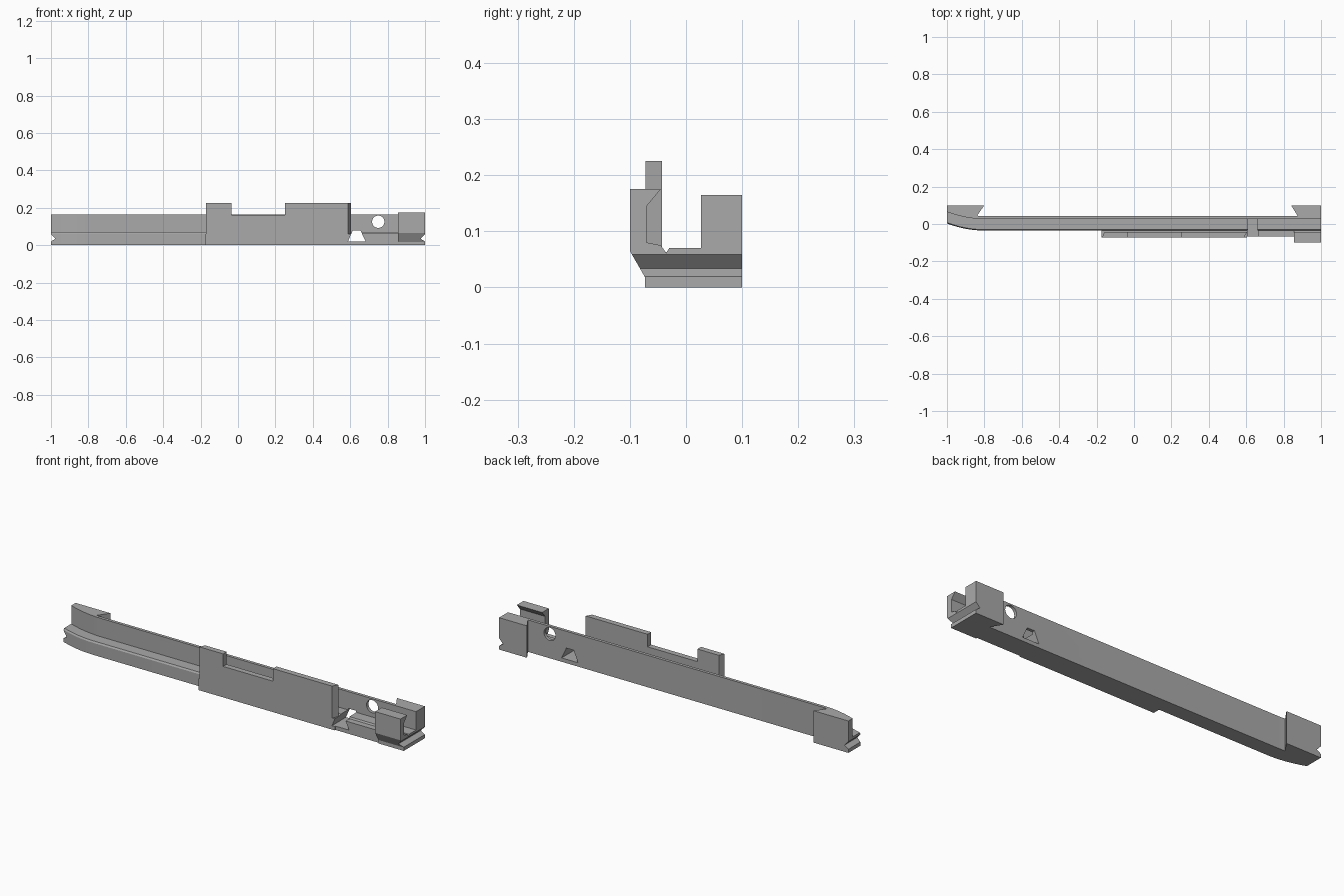
import bpy, bmesh, math
from mathutils import Vector

old = bpy.data.objects.get("Cube")
if old:
    bpy.data.objects.remove(old, do_unlink=True)

grey = bpy.data.materials.new("plain grey")
grey.use_nodes = True
colour = (0.4, 0.4, 0.4, 1)
grey.diffuse_color = colour
grey.node_tree.nodes["Principled BSDF"].inputs["Base Color"].default_value = colour


def loft(name, rings):
    """Join matching rings of points into a closed solid."""
    bm = bmesh.new()
    loops = [[bm.verts.new(p) for p in ring] for ring in rings]
    for a, b in zip(loops, loops[1:]):
        for i in range(len(a)):
            j = (i + 1) % len(a)
            bm.faces.new((a[i], a[j], b[j], b[i]))
    bm.faces.new(loops[0])
    bm.faces.new(loops[-1])
    bmesh.ops.recalc_face_normals(bm, faces=bm.faces)
    mesh = bpy.data.meshes.new(name)
    bm.to_mesh(mesh)
    bm.free()
    obj = bpy.data.objects.new(name, mesh)
    bpy.context.collection.objects.link(obj)
    mesh.materials.append(grey)
    return obj


def along_x(name, yz, xs, bend=lambda x: 0):
    return loft(name, [[(x, y + bend(x), z) for y, z in yz] for x in xs])


def along_y(name, xz, y0, y1):
    return loft(name, [[(x, y, z) for x, z in xz] for y in (y0, y1)])


def along_z(name, xy, z0, z1):
    return loft(name, [[(x, y, z) for x, y in xy] for z in (z0, z1)])


def cut(objects, cutter):
    cutter.hide_render = True
    cutter.hide_viewport = True
    cutter.display_type = 'WIRE'
    for obj in objects:
        mod = obj.modifiers.new("cut", 'BOOLEAN')
        mod.object = cutter
        mod.operation = 'DIFFERENCE'
        mod.solver = 'EXACT'


def bend(x):
    return 0.038 * max(0, (-0.8 - x) / 0.2) ** 2


# Long L-shaped rail whose left end sweeps backwards
rail = along_x("rail", [(-0.035, 0), (0.043, 0), (0.043, 0.165), (0.027, 0.165),
                        (0.027, 0.07), (-0.03, 0.07), (-0.035, 0.062)],
               [-1 + 0.02 * i for i in range(11)] + [1], bend)

# Dovetailed tabs behind both ends
left_tab = along_z("left_tab", [(-1, 0.073), (-0.93, 0.046), (-0.84, 0.035),
                                (-0.84, 0.043), (-0.8, 0.1), (-1, 0.1)], 0, 0.165)
right_tab = along_z("right_tab", [(0.875, 0.03), (1, 0.03), (1, 0.1),
                                  (0.84, 0.1), (0.875, 0.043)], 0, 0.165)

# Front plate with a stepped top edge
plate = along_y("front_plate", [(-0.175, 0), (0.605, 0), (0.605, 0.225), (0.25, 0.225),
                                (0.25, 0.16), (-0.035, 0.16), (-0.035, 0.225),
                                (-0.175, 0.225)], -0.072, -0.043)
plate_foot = along_x("plate_foot", [(-0.072, 0), (-0.034, 0), (-0.034, 0.06),
                                    (-0.072, 0.06)], (-0.175, 0.605))

# Ledge and hooked block at the right front
ledge = along_x("front_ledge", [(-0.066, 0), (-0.034, 0), (-0.034, 0.062),
                                (-0.066, 0.062)], (0.6, 0.86))
block = along_x("hooked_block", [(-0.073, 0), (-0.034, 0), (-0.034, 0.06), (-0.045, 0.075),
                                 (-0.07, 0.08), (-0.07, 0.145), (-0.045, 0.175),
                                 (-0.1, 0.175), (-0.1, 0.065), (-0.073, 0.018)],
                (0.855, 1))

# V notches across both ends
for side, name in ((-1, "left"), (1, "right")):
    notch = along_y(name + "_notch_cutter",
                    [(side * 1.02, 0.08), (side * 0.977, 0.034), (side * 1.02, 0.006)], -0.2, 0.2)
    cut((rail, left_tab) if side < 0 else (rail, right_tab, block), notch)

# Tapered slot through the base
slot = along_y("slot_cutter", [(0.588, 0.02), (0.682, 0.02), (0.655, 0.078), (0.613, 0.078)],
               -0.2, 0.2)
cut((rail, ledge, plate_foot, plate), slot)

# Round hole through the back wall
hole = along_y("hole_cutter", [(0.75 + 0.033 * math.cos(i * math.pi / 16),
                                0.125 + 0.033 * math.sin(i * math.pi / 16))
                               for i in range(32)], 0.01, 0.06)
cut((rail,), hole)

# Slanted inner ends of the front plate
for x, s, name in ((-0.175, 1, "left"), (0.605, 1, "right"), (-0.035, 1, "step")):
    wedge = [(x - 0.015, -0.08), (x, -0.08), (x + 0.018, -0.042), (x - 0.015, -0.042)]
    if name == "right":
        wedge = [(x - 0.018, -0.073), (x + 0.02, -0.073), (x + 0.02, -0.042), (x, -0.042)]
    if name == "left":
        cut((plate,), along_z("left_slant_cutter", wedge, 0.06, 0.3))
    elif name == "right":
        cut((plate,), along_z("right_slant_cutter", wedge, 0.06, 0.3))

# Soft shading on the swept end
bpy.ops.object.select_all(action='DESELECT')
rail.select_set(True)
bpy.context.view_layer.objects.active = rail
bpy.ops.object.shade_smooth_by_angle(angle=math.radians(25))
